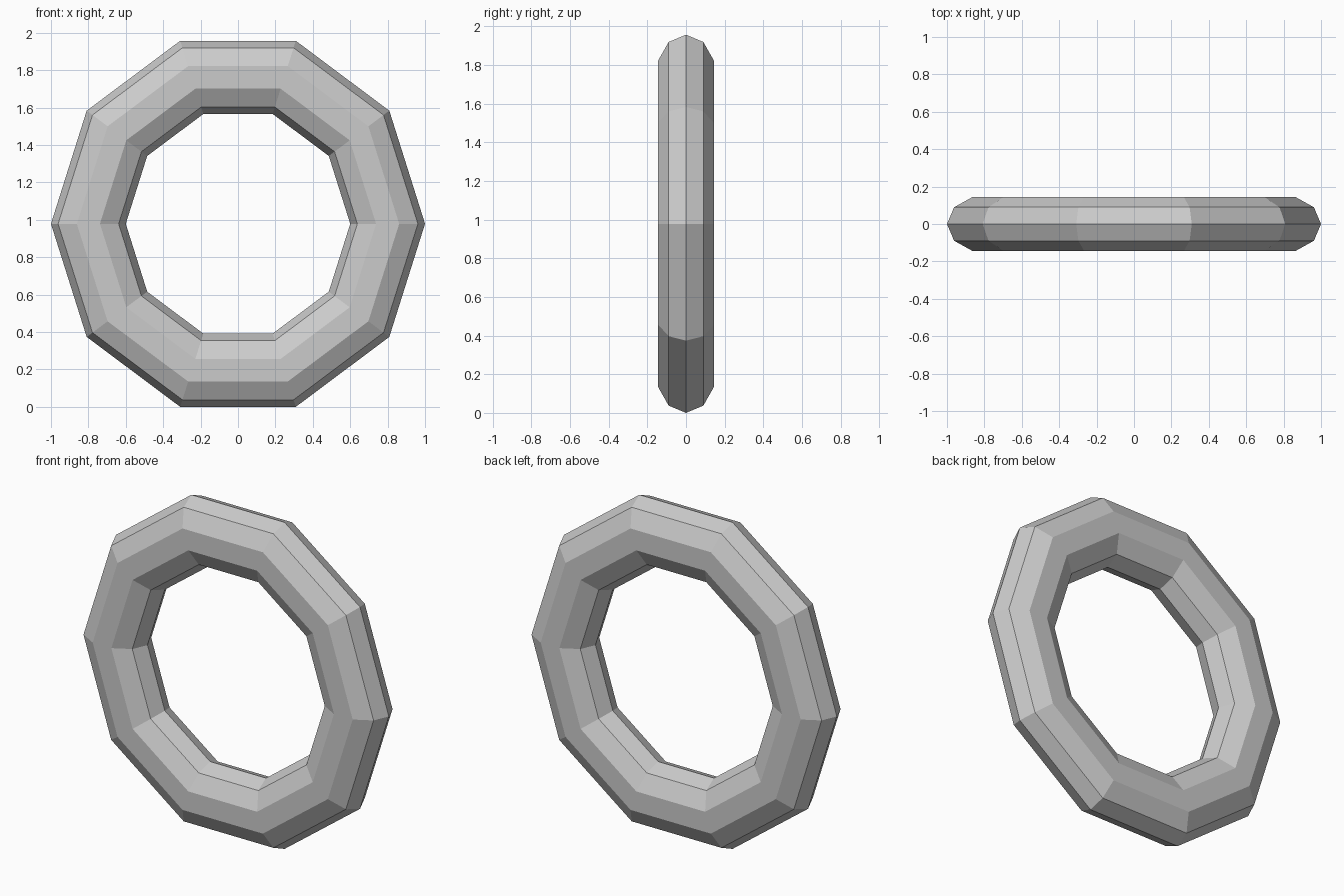
import bpy
import math

if "Cube" in bpy.data.objects:
    bpy.data.objects.remove(bpy.data.objects["Cube"])

# Low-poly ring: 10 segments around, 10-sided tube, standing upright
bpy.ops.mesh.primitive_torus_add(
    major_segments=10, minor_segments=10,
    major_radius=0.8, minor_radius=0.2)
ring = bpy.context.object
ring.name = "ring"

# Slightly stretched in height and flattened front to back
height = 1.957
ring.scale = (1.0, height / (2 * math.sin(math.radians(72))),
              0.145 / (0.2 * math.sin(math.radians(72))))
ring.rotation_euler = (math.radians(90), 0, 0)
ring.location = (0, 0, height / 2)
bpy.ops.object.transform_apply(location=True, rotation=True, scale=True)
bpy.ops.object.shade_flat()
